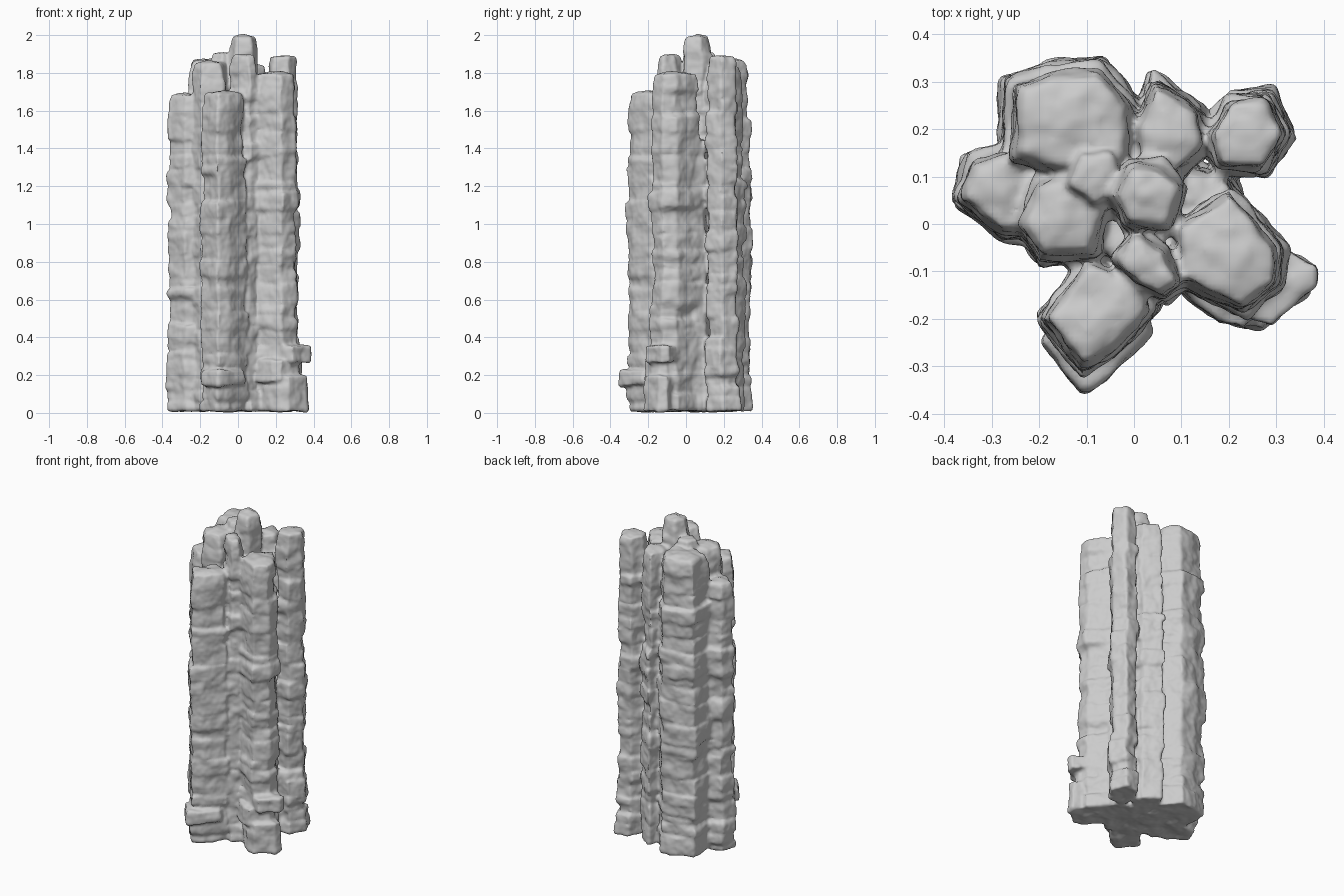
import bpy, bmesh, random
from mathutils import Vector

if "Cube" in bpy.data.objects:
    bpy.data.objects.remove(bpy.data.objects["Cube"])

random.seed(5)
bm = bmesh.new()


def column(top, section, cap=0.75, wobble=1.0, taper=0.05, foot=0.06, base=0.01):
    """Stack of uneven rock slabs following one irregular cross-section."""
    pts = [Vector(p) for p in section]
    mid = sum(pts, Vector((0, 0))) / len(pts)
    if sum(a.cross(b) for a, b in zip(pts, pts[1:] + pts[:1])) < 0:
        pts.reverse()
    rings = []

    def ring(z, scale, shift, jit, tilt=Vector((0, 0))):
        rings.append([bm.verts.new((*(mid + shift + (p - mid) * (scale + j)),
                                    z + tilt.dot(p - mid))) for p, j in zip(pts, jit)])

    z, last = base, top - min(0.1, (top - base) * 0.3)
    while z < last - 0.01:
        end = min(z + random.choice((0.05, 0.06, 0.08, 0.1, 0.13)), last)
        if last - end < 0.04:
            end = last
        # slabs widen downwards and flare at the ground
        scale = 1.0 + wobble * random.uniform(-0.09, 0.08)
        scale += foot * max(0, 1 - z / 0.25) + taper * (0.5 - z / top)
        shift = Vector((random.uniform(-1, 1), random.uniform(-1, 1))) * 0.009 * wobble
        jit = [random.uniform(-0.09, 0.09) * wobble for _ in pts]
        tilt = Vector((random.uniform(-0.1, 0.1), random.uniform(-0.1, 0.1)))
        if z < 0.1:
            tilt *= 0.3
        ring(z, scale - 0.05, shift, jit, tilt)
        ring(z + 0.012, scale, shift, jit, tilt)
        ring(end - 0.014, scale - 0.01, shift, jit, tilt)
        z = end
    # tapering, gently domed cap
    none, still = [0] * len(pts), Vector((0, 0))
    ring(last + 0.01, 0.97 - taper / 2, still, none)
    ring(top - 0.25 * (top - last), (0.97 - taper / 2 + cap) / 2, still, none)
    ring(top - 0.006, cap, still, none)
    n = len(pts)
    for a, b in zip(rings, rings[1:]):
        for i in range(n):
            k = (i + 1) % n
            bm.faces.new((a[i], a[k], b[k], b[i]))
    bm.faces.new(rings[0][::-1])
    tip = bm.verts.new((*mid, top + 0.007))
    for i in range(n):
        bm.faces.new((rings[-1][i], rings[-1][(i + 1) % n], tip))


# back left, the broadest column
column(1.87, [(-.27, .13), (-.265, .3), (-.17, .33), (-.07, .34), (.01, .25), (0, .12), (-.1, .08)], .76, .7, .1, .03)
# far left
column(1.69, [(-.375, .05), (-.35, .14), (-.27, .16), (-.19, .1), (-.21, -.03), (-.28, -.03)], .75, 1, .03, .03)
# centre left
column(1.86, [(-.25, .0), (-.21, .09), (-.13, .12), (-.05, .04), (-.08, -.07), (-.2, -.08)], .75)
# slim column behind the peak
column(1.91, [(-.15, .08), (-.12, .16), (-.04, .16), (-.02, .06), (-.08, .03)])
# central peak
column(2.0, [(-.06, .06), (-.01, .13), (.06, .13), (.11, .08), (.08, -.02), (-.02, -.01)], .7)
# front wedge
wedge = [(-.2, -.2), (-.1, -.07), (.03, -.12), (.04, -.18), (-.05, -.28), (-.11, -.31)]
column(1.70, wedge, .82, .9, .05, .06)
# slim front column
column(1.90, [(-.05, -.07), (0, -.01), (.07, -.05), (.1, -.13), (.06, -.16), (0, -.13)], .75)
# right
column(1.80, [(.09, -.12), (.08, .0), (.2, .08), (.31, -.05), (.31, -.13), (.23, -.19)], .82, .8, .07, .02)
# back centre
column(1.84, [(0, .2), (.04, .31), (.14, .24), (.15, .16), (.1, .11), (.01, .12)], .8)
# detached back right
column(1.89, [(.155, .19), (.2, .265), (.28, .27), (.32, .19), (.27, .11), (.18, .12)], .85, 1, .06, .1)
# inner filling between the columns
column(1.66, [(-.12, -.05), (-.05, .05), (.1, .03), (.12, -.08), (0, -.08)])
column(1.45, [(.06, .02), (.08, .11), (.14, .115), (.2, .1), (.22, .05), (.14, .0)], .75, .6, .2)
# projecting ledges at the right foot and at the wedge foot
ledge = [(.14, -.14), (.22, -.21), (.27, -.225), (.365, -.145), (.37, -.1), (.25, -.03)]
column(0.20, ledge, .97, .4, 0, 0)
column(0.285, [(x - .04, y) for x, y in ledge], .95, .3, 0, 0, .17)
column(0.36, [(x + .02, y + .01) for x, y in ledge], .95, .2, 0, 0, .27)
column(0.23, [(x, y - .045) for x, y in wedge], .93, .2, 0, 0, .15)

bmesh.ops.recalc_face_normals(bm, faces=bm.faces)
mesh = bpy.data.meshes.new("rock_columns")
bm.to_mesh(mesh)
bm.free()
rock = bpy.data.objects.new("rock_columns", mesh)
bpy.context.collection.objects.link(rock)

# fuse the columns into one weathered surface
fuse = rock.modifiers.new("fuse", 'REMESH')
fuse.mode = 'VOXEL'
fuse.voxel_size = 0.01
fuse.use_smooth_shade = True
soften = rock.modifiers.new("soften", 'SMOOTH')
soften.factor = 0.5
soften.iterations = 2

# uneven weathering
noise = bpy.data.textures.new("weathering", 'CLOUDS')
noise.noise_scale = 0.09
rough = rock.modifiers.new("weathering", 'DISPLACE')
rough.texture = noise
rough.texture_coords = 'LOCAL'
rough.strength = 0.025
rough.mid_level = 0.5
